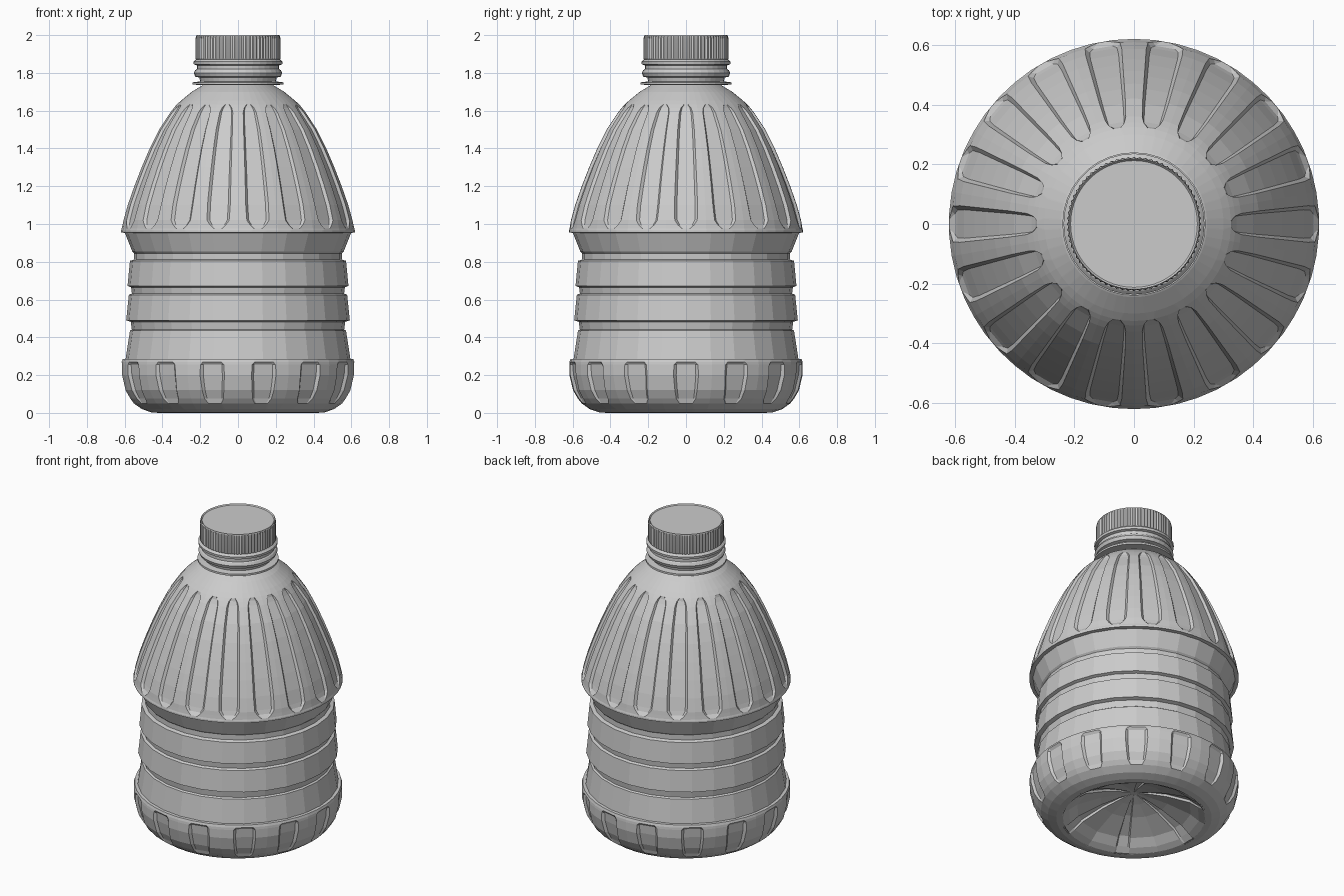
import bpy, bmesh, math

cube = bpy.data.objects.get("Cube")
if cube:
    bpy.data.objects.remove(cube)

grey = bpy.data.materials.new("light grey plastic")
grey.use_nodes = True
tone = (0.6, 0.6, 0.6, 1)
grey.diffuse_color = tone
grey.node_tree.nodes["Principled BSDF"].inputs["Base Color"].default_value = tone


def skin(name, rings, cap_last=False):
    """Bridge a stack of equal-length point rings into one object."""
    bm = bmesh.new()
    loops = [[bm.verts.new(p) for p in ring] for ring in rings]
    n = len(loops[0])
    for a, b in zip(loops, loops[1:]):
        for i in range(n):
            j = (i + 1) % n
            bm.faces.new((a[i], a[j], b[j], b[i]))
    if cap_last:
        bm.faces.new(loops[-1])
    bmesh.ops.recalc_face_normals(bm, faces=bm.faces)
    mesh = bpy.data.meshes.new(name)
    bm.to_mesh(mesh)
    bm.free()
    mesh.materials.append(grey)
    obj = bpy.data.objects.new(name, mesh)
    bpy.context.collection.objects.link(obj)
    return obj


def polar(r, angle, z):
    return (r * math.cos(angle), r * math.sin(angle), z)


def lathe(name, profile, sides):
    step = math.tau / sides
    return skin(name, [[polar(r, i * step, z) for i in range(sides)]
                       for r, z in profile])


def fluted(name, rows, count, upward=False, cap_last=False):
    """Lathe with sunken flutes; rows are radius, height, half width, depth."""
    pitch = math.tau / count
    rings = []
    for r, z, w, d in rows:
        ring = []
        for k in range(count):
            for offset, sunk in ((-0.5, 0), (-w, 0), (-0.8 * w, d), (0.8 * w, d), (w, 0)):
                radius, height = (r, z + sunk) if upward else (r - sunk, z)
                ring.append(polar(radius, (k + offset) * pitch, height))
        rings.append(ring)
    return skin(name, rings, cap_last)


def smooth(obj, degrees):
    bpy.ops.object.select_all(action="DESELECT")
    obj.select_set(True)
    bpy.context.view_layer.objects.active = obj
    bpy.ops.object.shade_smooth_by_angle(angle=math.radians(degrees))


# Domed shoulder with long round-ended flutes
deep = 0.016
shoulder = [(0.17, 1.745, 0.2, 0), (0.245, 1.70, 0.2, 0), (0.30, 1.655, 0.2, 0),
            (0.325, 1.632, 0.1, 0), (0.34, 1.615, 0.22, 0.01), (0.36, 1.59, 0.28, deep)]
shoulder += [(r, z, 0.3, deep) for r, z in
             ((0.42, 1.5), (0.47, 1.4), (0.513, 1.3), (0.552, 1.2), (0.587, 1.1))]
shoulder += [(0.609, 1.02, 0.28, deep), (0.613, 0.995, 0.2, 0.012), (0.617, 0.975, 0.1, 0),
             (0.62, 0.965, 0.2, 0), (0.62, 0.955, 0.2, 0), (0.57, 0.95, 0.2, 0)]
fluted("shoulder", shoulder, 18)

# Waisted label wall with three shallow hoop grooves
lathe("ribbed_body", [
    (0.6, 0.955), (0.56, 0.855), (0.55, 0.845), (0.55, 0.812), (0.572, 0.805),
    (0.585, 0.672), (0.566, 0.665), (0.562, 0.632), (0.578, 0.625), (0.592, 0.49),
    (0.568, 0.482), (0.562, 0.442), (0.572, 0.435), (0.596, 0.28)], 28)

# Rounded base with short sunken panels
base = [(0.57, 0.287, 0.2, 0), (0.612, 0.285, 0.2, 0), (0.617, 0.27, 0.18, 0),
        (0.618, 0.255, 0.23, 0.012), (0.617, 0.2, 0.24, deep), (0.598, 0.12, 0.22, deep),
        (0.572, 0.075, 0.2, 0.012), (0.552, 0.05, 0.14, 0), (0.51, 0.02, 0.2, 0),
        (0.46, 0.003, 0.2, 0), (0.42, 0, 0.2, 0)]
fluted("base", base, 14)

# Hollow underside with radial channels
underside = [(0.43, 0, 0.1, 0), (0.39, 0.02, 0.1, 0.01), (0.34, 0.06, 0.1, 0.014),
             (0.2, 0.12, 0.1, 0.014), (0.1, 0.15, 0.1, 0.01), (0.02, 0.17, 0.1, 0)]
fluted("base_underside", underside, 6, upward=True, cap_last=True)

# Neck flange and tamper band
lathe("neck", [(0.17, 1.735), (0.24, 1.738), (0.24, 1.75), (0.2, 1.755), (0.205, 1.775),
               (0.226, 1.78), (0.234, 1.8), (0.226, 1.815), (0.218, 1.82), (0.218, 1.84),
               (0.234, 1.845), (0.236, 1.86), (0.225, 1.87), (0.21, 1.875)], 36)

# Cap with fine vertical grip ridges
ridges = 72
cap_rings = []
for z, r, bite in ((1.868, 0.218, 0), (1.875, 0.225, 0.005), (1.98, 0.225, 0.005),
                   (1.995, 0.222, 0.003), (2.0, 0.218, 0), (1.993, 0.212, 0)):
    cap_rings.append([polar(r - bite * (i % 2), i * math.tau / (2 * ridges), z)
                      for i in range(2 * ridges)])
smooth(skin("cap", cap_rings, cap_last=True), 20)
